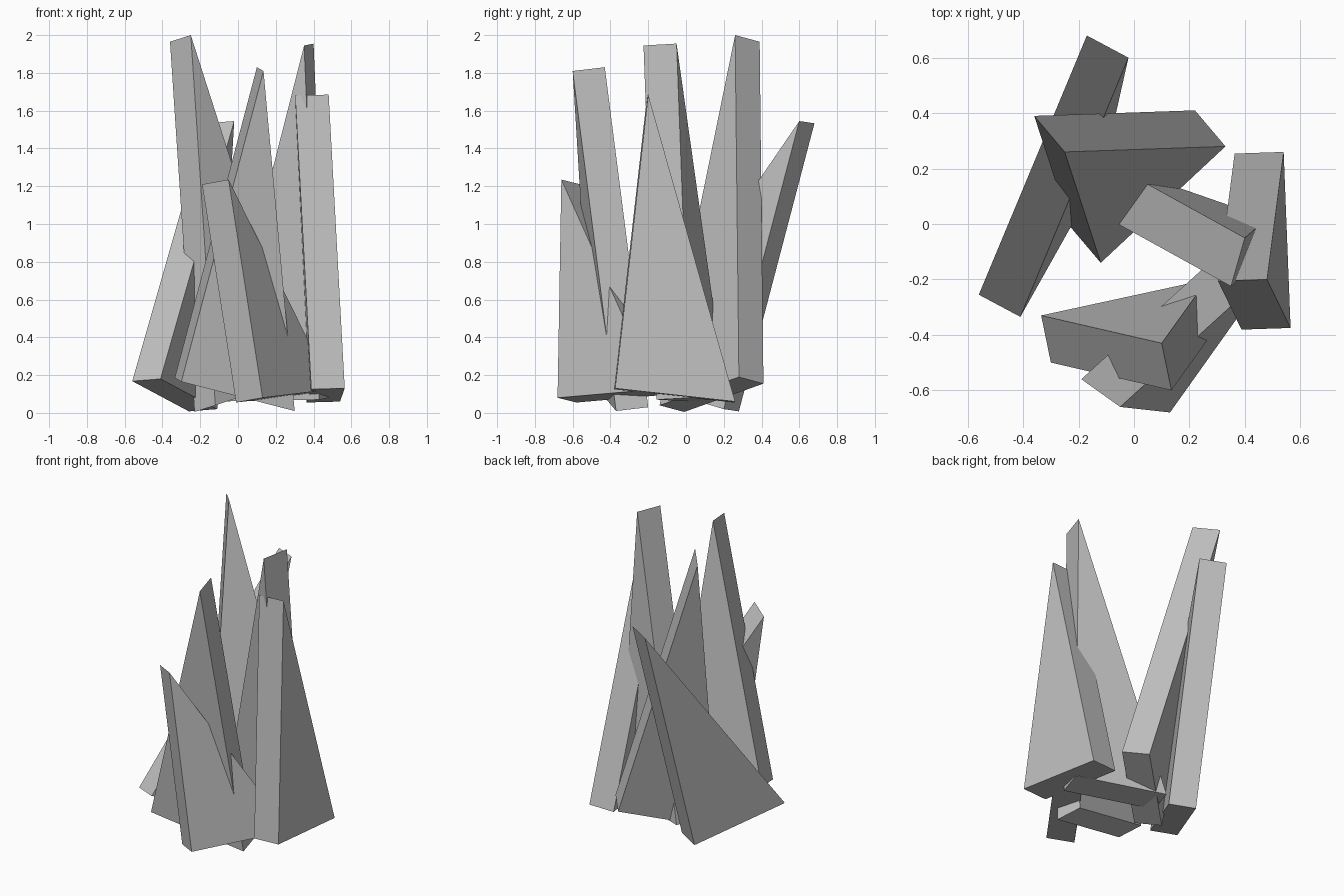
import bpy
import bmesh
from mathutils import Vector

cube = bpy.data.objects.get("Cube")
if cube:
    bpy.data.objects.remove(cube, do_unlink=True)

# One plain stone grey
grey = bpy.data.materials.new("stone_grey")
grey.use_nodes = True
colour = (0.53, 0.53, 0.53, 1.0)
grey.diffuse_color = colour
grey.node_tree.nodes["Principled BSDF"].inputs["Base Color"].default_value = colour


def shard(name, ridge, base_a, base_b, depth):
    """Wedge: one triangular end, extruded along depth."""
    bm = bmesh.new()
    end = bm.faces.new([bm.verts.new(p) for p in (ridge, base_a, base_b)])
    ext = bmesh.ops.extrude_face_region(bm, geom=[end], use_keep_orig=True)
    moved = [g for g in ext["geom"] if isinstance(g, bmesh.types.BMVert)]
    bmesh.ops.translate(bm, verts=moved, vec=Vector(depth))
    bmesh.ops.recalc_face_normals(bm, faces=bm.faces[:])
    mesh = bpy.data.meshes.new(name)
    bm.to_mesh(mesh)
    bm.free()
    mesh.materials.append(grey)
    obj = bpy.data.objects.new(name, mesh)
    bpy.context.collection.objects.link(obj)
    return obj


# Ring of leaning shards: ridge point, two base corners, thickness direction
shard("tall_back_shard", (-0.25, 0.26, 2.0), (0.33, 0.28, 0.19),
      (-0.12, -0.14, 0.04), (-0.11, 0.13, -0.035))
shard("leaning_right_shard", (-0.02, 0.60, 1.545), (-0.41, -0.335, 0.18),
      (-0.11, 0.20, 0.02), (-0.15, 0.08, -0.012))
shard("centre_shard", (0.35, -0.225, 1.945), (-0.13, 0.04, 0.06),
      (0.43, -0.155, 0.07), (0.05, 0.175, 0.01))
shard("left_shard", (0.48, -0.20, 1.685), (0.565, -0.375, 0.13),
      (0.54, 0.26, 0.06), (-0.177, -0.006, -0.005))
shard("front_shard", (0.135, -0.60, 1.81), (-0.30, -0.50, 0.165),
      (0.30, -0.37, 0.01), (-0.035, 0.17, 0.02))
shard("short_front_shard", (-0.05, -0.66, 1.235), (0.13, -0.68, 0.08),
      (0.50, -0.16, 0.125), (-0.14, 0.10, -0.025))
